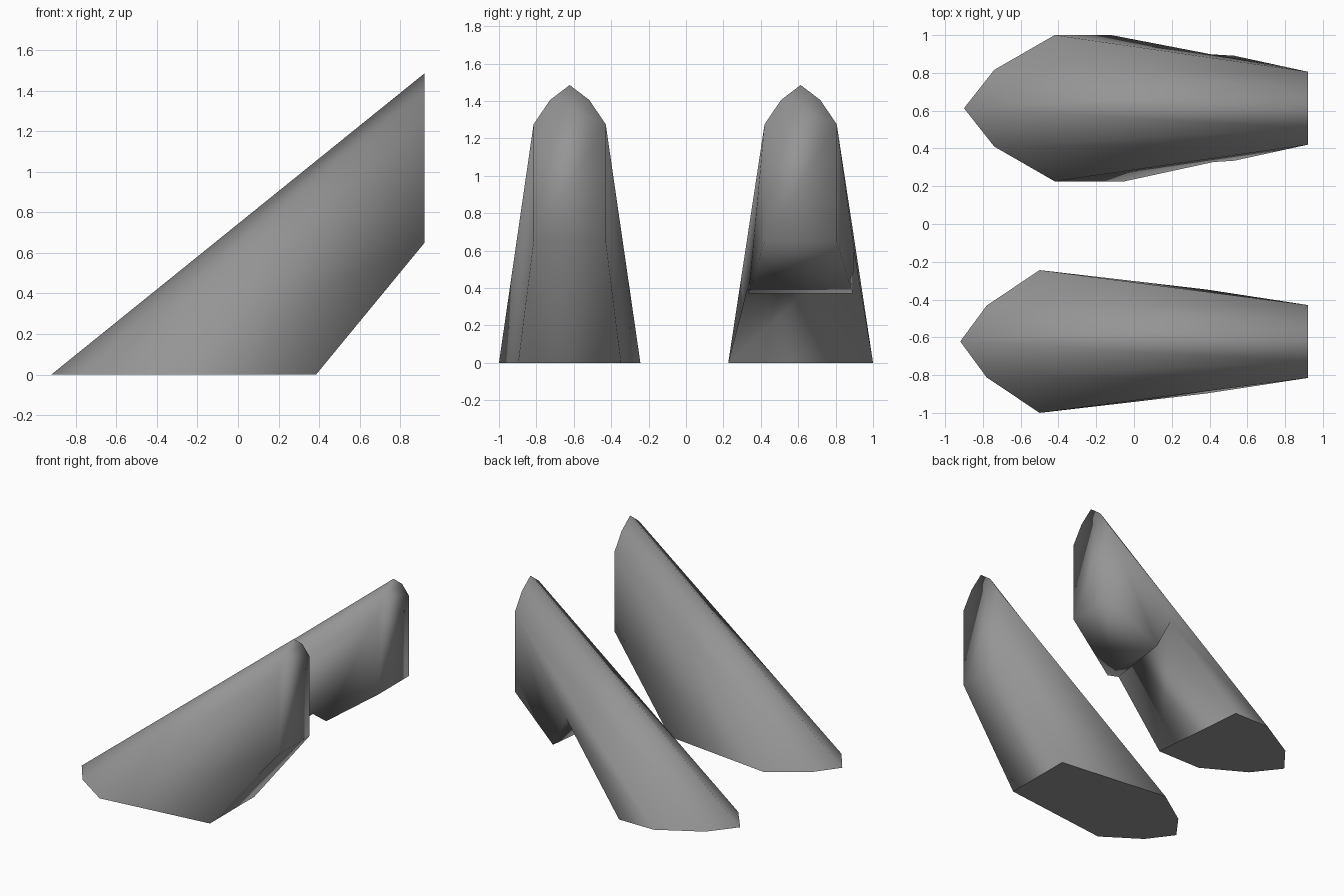
import bpy
import bmesh

default_cube = bpy.data.objects.get("Cube")
if default_cube:
    bpy.data.objects.remove(default_cube, do_unlink=True)

# Single grey colour
grey = bpy.data.materials.new("plain_grey")
grey.use_nodes = True
colour = (0.3, 0.3, 0.3, 1)
grey.diffuse_color = colour
grey.node_tree.nodes["Principled BSDF"].inputs["Base Color"].default_value = colour

CAP_X = 0.92


def make_fin(name, centre_y, tip_x, shoulder, flank, under_right, under_left):
    """Slanted fin: flat base on the ground lofted to an upright end cap.
    shoulder and flank are (x, half width) on the base; the under paths are
    (x, half width, z) points from the base up to the cap's lower corner."""
    bm = bmesh.new()

    def vert(x, y, z):
        return bm.verts.new((x, centre_y + y, z))

    tip = vert(tip_x, 0, 0)
    peak = vert(CAP_X, 0, 1.485)
    sides = []
    for sign, path in ((-1, under_right), (1, under_left)):
        base_b = vert(shoulder[0], sign * shoulder[1], 0)
        base_c = vert(flank[0], sign * flank[1], 0)
        cap_b = vert(CAP_X, sign * 0.105, 1.405)
        cap_c = vert(CAP_X, sign * 0.193, 1.275)
        under = [vert(x, sign * w, z) for x, w, z in path]
        sides.append((base_b, base_c, cap_b, cap_c, under))

        # Rounded back of the fin
        bm.faces.new((tip, base_b, cap_b, peak))
        bm.faces.new((base_b, base_c, cap_c, cap_b))
        # Side wall
        bm.faces.new((base_c, under[0], under[1]))
        bm.faces.new((base_c, under[1], cap_c))
        for a, b in zip(under[1:], under[2:]):
            bm.faces.new((cap_c, a, b))

    # Underside strips joining the two walls
    (rb, rc, rcb, rcc, ru), (lb, lc, lcb, lcc, lu) = sides
    for i in range(len(ru) - 1):
        bm.faces.new((ru[i], ru[i + 1], lu[i + 1], lu[i]))

    # Upright cap and flat base
    bm.faces.new((peak, rcb, rcc, ru[-1], lu[-1], lcc, lcb))
    base = bm.faces.new((tip, rb, rc, ru[0], lu[0], lc, lb))

    bmesh.ops.recalc_face_normals(bm, faces=bm.faces)
    for face in bm.faces:
        face.smooth = True
    for edge in base.edges:
        edge.smooth = False

    mesh = bpy.data.meshes.new(name)
    bm.to_mesh(mesh)
    bm.free()
    mesh.materials.append(grey)
    obj = bpy.data.objects.new(name, mesh)
    bpy.context.collection.objects.link(obj)
    return obj


cap_corner = (CAP_X, 0.193, 0.65)

# Plain fin with a straight underside
plain = [(0.385, 0.275, 0), cap_corner]
make_fin("front_fin", -0.622, -0.92, (-0.78, 0.19), (-0.5, 0.378), plain, plain)

# Notched fin with a stepped underside
step = (0.53, 0.278, 0.37)
make_fin("back_fin", 0.613, -0.9, (-0.74, 0.203), (-0.42, 0.387),
         [(-0.05, 0.387, 0), (0.42, 0.285, 0.4), step, cap_corner],
         [(-0.12, 0.387, 0), (0.41, 0.285, 0.61), step, cap_corner])
